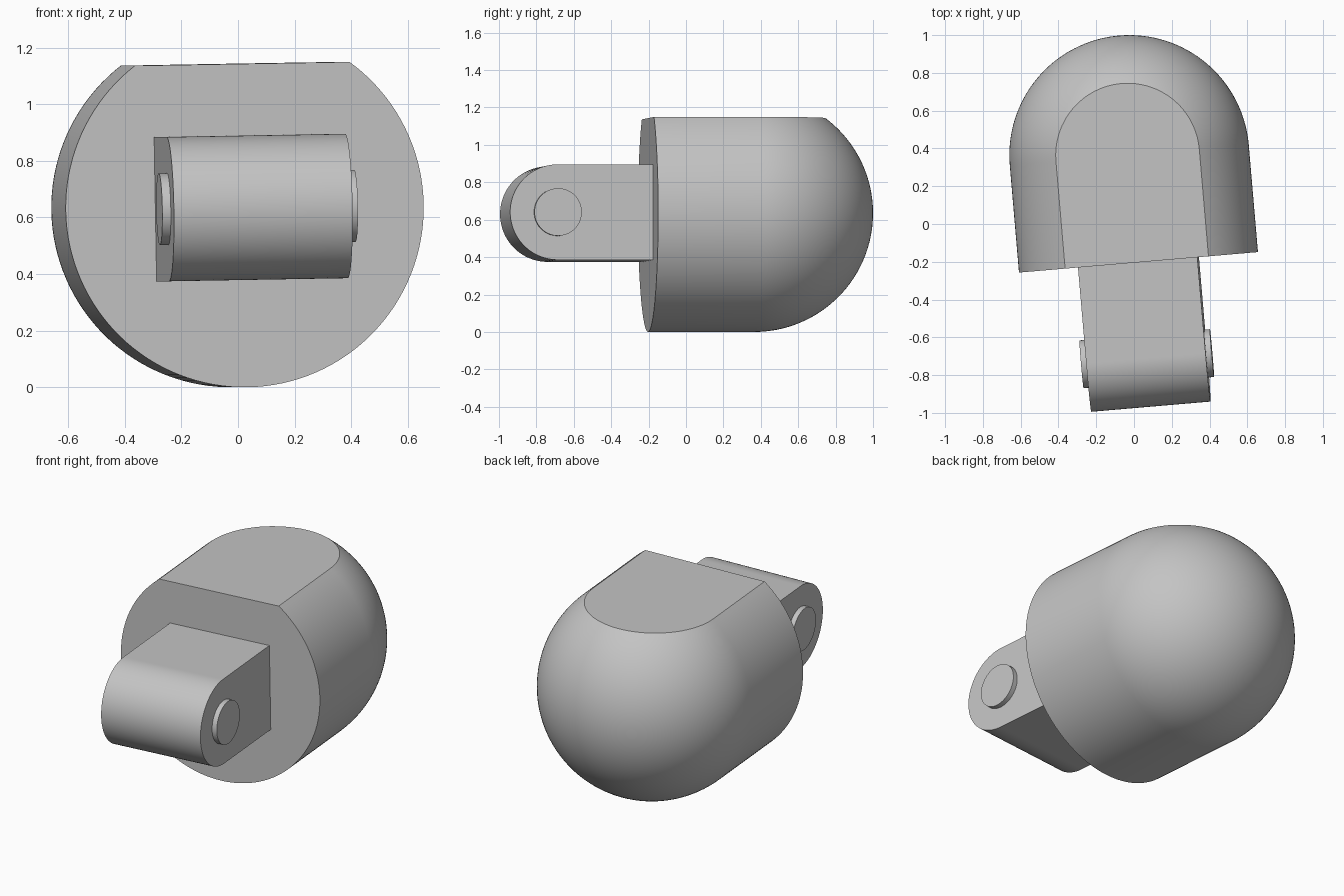
import bpy, bmesh
from math import sin, cos, pi, radians
from mathutils import Matrix, Vector

if "Cube" in bpy.data.objects:
    bpy.data.objects.remove(bpy.data.objects["Cube"])

R, FLAT, FRONT = 0.635, 0.508, -0.57       # body radius, flat height, front face
LUG_R, LUG_HALF, PIVOT = 0.255, 0.317, -1.082
PIN_R, PIN_HALF = 0.127, 0.347

# Whole assembly is slightly turned and rolled about the dome centre
PLACE = (Matrix.Translation((-0.025, 0.365, R))
         @ Matrix.Rotation(radians(4.9), 4, 'Z')
         @ Matrix.Rotation(radians(-1), 4, 'Y'))

grey = bpy.data.materials.new("light_grey")
grey.use_nodes = True
colour = (0.55, 0.55, 0.55, 1)
grey.diffuse_color = colour
grey.node_tree.nodes["Principled BSDF"].inputs["Base Color"].default_value = colour


def finish(bm, name):
    bmesh.ops.recalc_face_normals(bm, faces=bm.faces)
    bm.transform(PLACE)
    mesh = bpy.data.meshes.new(name)
    bm.to_mesh(mesh)
    bm.free()
    mesh.shade_smooth()
    mesh.set_sharp_from_angle(angle=radians(25))
    mesh.materials.append(grey)
    obj = bpy.data.objects.new(name, mesh)
    bpy.context.collection.objects.link(obj)


# Domed body: lathed profile, then a flat sliced across the top
bm = bmesh.new()
profile = [(0, FRONT), (R, FRONT)]
profile += [(R * cos(i * pi / 64), R * sin(i * pi / 64)) for i in range(33)]
verts = [bm.verts.new((r, y, 0)) for r, y in profile]
edges = [bm.edges.new(pair) for pair in zip(verts, verts[1:])]
bmesh.ops.spin(bm, geom=verts + edges, cent=(0, 0, 0), axis=(0, 1, 0),
               angle=2 * pi, steps=128, use_merge=False)
bmesh.ops.remove_doubles(bm, verts=bm.verts, dist=0.0001)
cut = bmesh.ops.bisect_plane(bm, geom=bm.verts[:] + bm.edges[:] + bm.faces[:],
                             plane_co=(0, 0, FLAT), plane_no=(0, 0, 1),
                             clear_outer=True)
rim = [e for e in cut["geom_cut"] if isinstance(e, bmesh.types.BMEdge)]
bmesh.ops.holes_fill(bm, edges=rim, sides=0)
finish(bm, "domed_body")

# Lug: rounded-end outline extruded across the width
bm = bmesh.new()
outline = [(FRONT + 0.05, LUG_R)]
outline += [(PIVOT - LUG_R * sin(i * pi / 64), LUG_R * cos(i * pi / 64))
            for i in range(65)]
outline += [(FRONT + 0.05, -LUG_R)]
face = bm.faces.new([bm.verts.new((-LUG_HALF, y, z)) for y, z in outline])
ext = bmesh.ops.extrude_face_region(bm, geom=[face], use_keep_orig=True)
bmesh.ops.translate(bm, vec=Vector((2 * LUG_HALF, 0, 0)),
                    verts=[v for v in ext["geom"] if isinstance(v, bmesh.types.BMVert)])
finish(bm, "rounded_lug")

# Pivot pin showing on both sides of the lug
bm = bmesh.new()
bmesh.ops.create_cone(bm, cap_ends=True, segments=64, radius1=PIN_R,
                      radius2=PIN_R, depth=2 * PIN_HALF,
                      matrix=Matrix.Translation((0, PIVOT, 0))
                      @ Matrix.Rotation(pi / 2, 4, 'Y'))
finish(bm, "pivot_pin")
